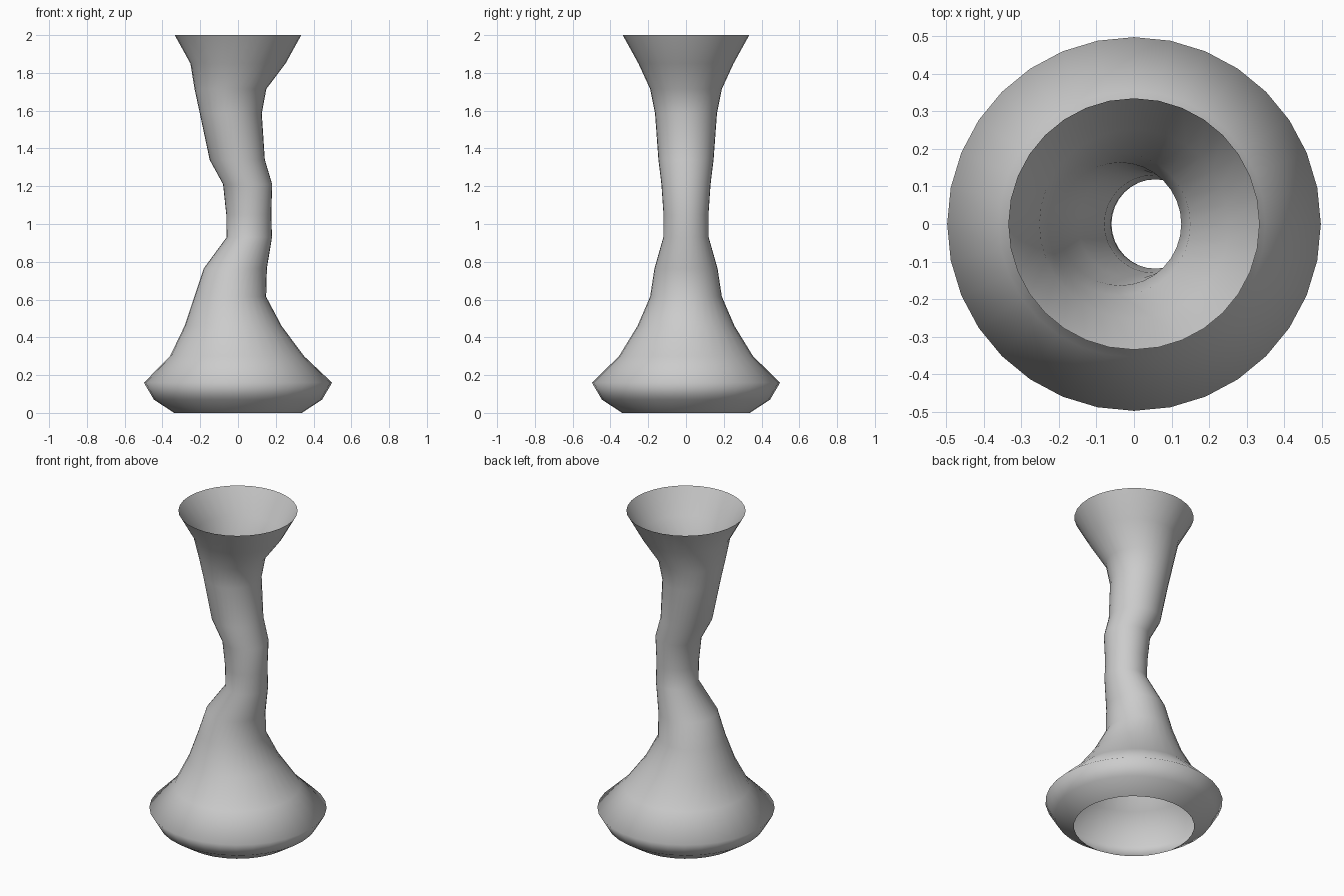
import bpy, bmesh, math

if "Cube" in bpy.data.objects:
    bpy.data.objects.remove(bpy.data.objects["Cube"])

SIDES = 32
# Rings of the vase wall: height, radius, sideways shift of the centre
RINGS = [
    (0.00, 0.338, 0.0), (0.07, 0.445, 0.0), (0.16, 0.498, 0.0),
    (0.30, 0.355, -0.005), (0.46, 0.257, -0.026), (0.615, 0.19, -0.041),
    (0.765, 0.167, -0.014), (0.93, 0.12, 0.06), (1.05, 0.119, 0.057),
    (1.21, 0.13, 0.051), (1.34, 0.146, -0.004), (1.585, 0.164, -0.038),
    (1.715, 0.19, -0.04), (1.85, 0.252, 0.0), (2.00, 0.335, 0.0),
]

# Vase: one thin wall lofted through shifted circles, open at both ends
bm = bmesh.new()
loops = []
for z, r, cx in RINGS:
    loops.append([bm.verts.new((cx + r * math.cos(2 * math.pi * i / SIDES),
                                r * math.sin(2 * math.pi * i / SIDES), z))
                  for i in range(SIDES)])
for low, high in zip(loops, loops[1:]):
    for i in range(SIDES):
        j = (i + 1) % SIDES
        bm.faces.new((low[i], low[j], high[j], high[i])).smooth = True

mesh = bpy.data.meshes.new("vase")
bm.to_mesh(mesh)
bm.free()
vase = bpy.data.objects.new("vase", mesh)
bpy.context.collection.objects.link(vase)
